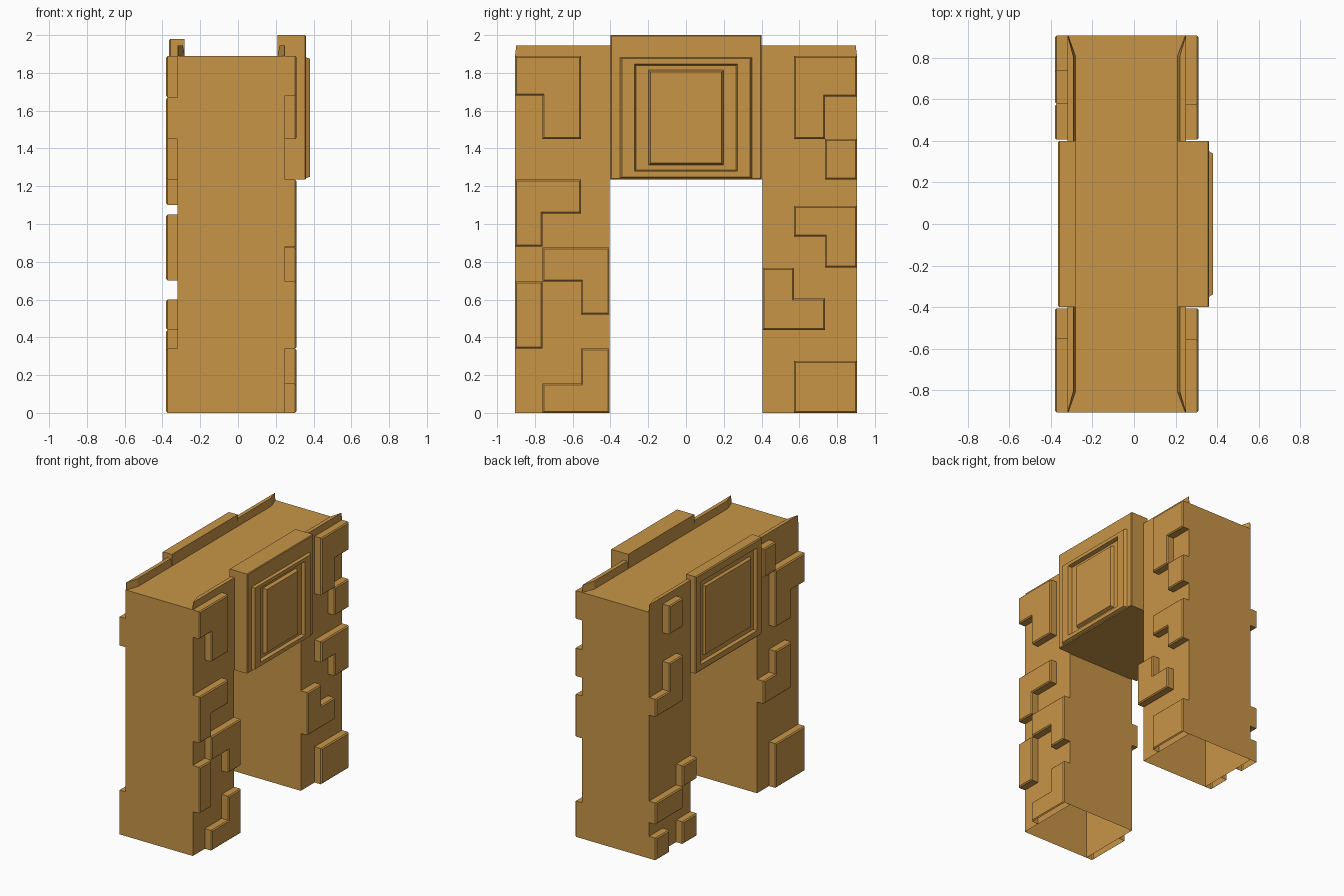
import bpy, bmesh

cube = bpy.data.objects.get("Cube")
if cube:
    bpy.data.objects.remove(cube, do_unlink=True)

# One sandstone colour for everything
COLOR = (0.58, 0.30, 0.063, 1.0)
sand = bpy.data.materials.new("ochre_stone")
sand.use_nodes = True
sand.diffuse_color = COLOR
sand.node_tree.nodes["Principled BSDF"].inputs["Base Color"].default_value = COLOR
sand.node_tree.nodes["Principled BSDF"].inputs["Roughness"].default_value = 0.8

LEFT, RIGHT = 0.25, -0.32      # wall planes of the gate body
OUT, IN = 0.905, 0.405         # outer and inner ends of the pillars
ROOF, ARCH = 1.89, 1.235


def finish(name, bm):
    """Open the underside, fix normals and make the object."""
    bmesh.ops.remove_doubles(bm, verts=bm.verts, dist=1e-5)
    bmesh.ops.recalc_face_normals(bm, faces=bm.faces)
    floor = [f for f in bm.faces if all(v.co.z < 1e-4 for v in f.verts)]
    bmesh.ops.delete(bm, geom=floor, context='FACES')
    mesh = bpy.data.meshes.new(name)
    bm.to_mesh(mesh)
    bm.free()
    mesh.materials.append(sand)
    ob = bpy.data.objects.new(name, mesh)
    bpy.context.collection.objects.link(ob)
    return ob


def extrude_yz(bm, outline, x0, x1):
    """Solid from a (y, z) outline between two x planes; returns the x1 cap."""
    a = [bm.verts.new((x0, y, z)) for y, z in outline]
    b = [bm.verts.new((x1, y, z)) for y, z in outline]
    n = len(a)
    for i in range(n):
        j = (i + 1) % n
        bm.faces.new((a[i], a[j], b[j], b[i]))
    bm.faces.new(a)
    return bm.faces.new(b)


def stone(name, wall, outline):
    """Raised wall stone with a small chamfer round its face."""
    side = 1 if wall > 0 else -1
    bm = bmesh.new()
    cap = extrude_yz(bm, outline, wall, wall + side * 0.052)
    bmesh.ops.recalc_face_normals(bm, faces=bm.faces)
    bmesh.ops.inset_region(bm, faces=[cap], thickness=0.008, depth=0.008,
                           use_even_offset=True)
    finish(name, bm)


def rect(y0, y1, z0, z1):
    return [(y0, z0), (y1, z0), (y1, z1), (y0, z1)]


def panel(name, rings):
    """Stepped panel lofted through nested rectangles (half width, z0, z1, x)."""
    bm = bmesh.new()
    loops = [[bm.verts.new((x, y, z)) for y, z in rect(-w, w, z0, z1)]
             for w, z0, z1, x in rings]
    for a, b in zip(loops, loops[1:]):
        for i in range(4):
            j = (i + 1) % 4
            bm.faces.new((a[i], a[j], b[j], b[i]))
    bm.faces.new(loops[0])
    bm.faces.new(loops[-1])
    finish(name, bm)


# Gate body: two pillars joined by a lintel
body = bmesh.new()
extrude_yz(body, [(-OUT, 0), (-IN, 0), (-IN, ARCH), (IN, ARCH), (IN, 0),
                  (OUT, 0), (OUT, ROOF), (-OUT, ROOF)], RIGHT, LEFT)
finish("gate_body", body)

# Parapet lips along both roof edges, tapering at the ends
for name, outer, inner in (("left_parapet", LEFT, 0.21), ("right_parapet", RIGHT, -0.282)):
    bm = bmesh.new()
    tip = outer + (inner - outer) * 0.1
    plan = [(outer, -OUT), (tip, -OUT), (inner, -0.81), (inner, 0.81), (tip, OUT), (outer, OUT)]
    low = [bm.verts.new((x, y, ROOF)) for x, y in plan]
    top = [bm.verts.new((outer + (x - outer) * 0.75, y * 0.993, 1.945)) for x, y in plan]
    for i in range(6):
        j = (i + 1) % 6
        bm.faces.new((low[i], low[j], top[j], top[i]))
    bm.faces.new(low)
    bm.faces.new(top)
    finish(name, bm)

# Stepped square panels over the arch
panel("left_panel", [
    (0.40, ARCH, 2.0, 0.21), (0.40, ARCH, 2.0, 0.355), (0.395, 1.24, 1.995, 0.36),
    (0.35, 1.242, 1.882, 0.36), (0.338, 1.25, 1.875, 0.38), (0.272, 1.28, 1.848, 0.38),
    (0.265, 1.285, 1.84, 0.352), (0.198, 1.312, 1.814, 0.352), (0.188, 1.322, 1.804, 0.376)])
panel("right_panel", [
    (0.40, ARCH, 1.98, -0.282), (0.40, ARCH, 1.98, -0.358), (0.392, 1.243, 1.972, -0.365),
    (0.34, 1.285, 1.92, -0.365), (0.332, 1.293, 1.912, -0.342),
    (0.285, 1.33, 1.87, -0.342), (0.275, 1.34, 1.86, -0.36)])

# Wall stones, left side, front pillar
P, Q = 0.76, 0.555
stone("left_front_stone_top", LEFT,
      [(-OUT, 1.68), (-P, 1.68), (-P, 1.45), (-Q, 1.45), (-Q, ROOF), (-OUT, ROOF)])
stone("left_front_stone_upper", LEFT,
      [(-OUT, 0.88), (-P, 0.88), (-P, 1.055), (-Q, 1.055), (-Q, ARCH), (-OUT, ARCH)])
stone("left_front_stone_middle", LEFT,
      [(-P, 0.695), (-Q, 0.695), (-Q, 0.52), (-IN, 0.52), (-IN, 0.875), (-P, 0.875)])
stone("left_front_stone_lower", LEFT, rect(-OUT, -P, 0.34, 0.695))
stone("left_front_stone_base", LEFT,
      [(-P, 0), (-IN, 0), (-IN, 0.34), (-Q, 0.34), (-Q, 0.155), (-P, 0.155)])

# Wall stones, left side, back pillar
P, Q = 0.735, 0.572
stone("left_back_stone_top", LEFT,
      [(Q, 1.45), (P, 1.45), (P, 1.675), (OUT, 1.675), (OUT, ROOF), (Q, ROOF)])
stone("left_back_stone_small", LEFT, rect(P, OUT, ARCH, 1.45))
stone("left_back_stone_middle", LEFT,
      [(P, 0.77), (OUT, 0.77), (OUT, 1.095), (Q, 1.095), (Q, 0.935), (P, 0.935)])
stone("left_back_stone_lower", LEFT,
      [(IN, 0.44), (P, 0.44), (P, 0.605), (Q, 0.605), (Q, 0.768), (IN, 0.768)])
stone("left_back_stone_base", LEFT, rect(Q, OUT, 0, 0.275))

# Wall stones, right side, front pillar
P, Q = 0.74, 0.55
stone("right_front_stone_top", RIGHT, rect(-Q, -IN, 1.67, ROOF))
stone("right_front_stone_upper", RIGHT,
      [(-OUT, 1.45), (-P, 1.45), (-P, ARCH), (-Q, ARCH), (-Q, 1.67), (-OUT, 1.67)])
stone("right_front_stone_middle", RIGHT,
      [(-P, 0.70), (-IN, 0.70), (-IN, 0.875), (-Q, 0.875), (-Q, 1.05), (-P, 1.05)])
stone("right_front_stone_base", RIGHT, rect(-OUT, -Q, 0, 0.34))

# Wall stones, right side, back pillar
Q = 0.577
stone("right_back_stone_top", RIGHT, rect(Q, P, 1.67, ROOF))
stone("right_back_stone_upper", RIGHT,
      [(Q, 1.10), (OUT, 1.10), (OUT, ARCH), (P, ARCH), (P, 1.45), (Q, 1.45)])
stone("right_back_stone_middle", RIGHT, rect(IN, Q, 0.44, 0.60))
stone("right_back_stone_lower", RIGHT, rect(Q, OUT, 0.275, 0.44))
stone("right_back_stone_base_inner", RIGHT, rect(IN, Q, 0, 0.17))
stone("right_back_stone_base_outer", RIGHT, rect(P, OUT, 0, 0.17))
